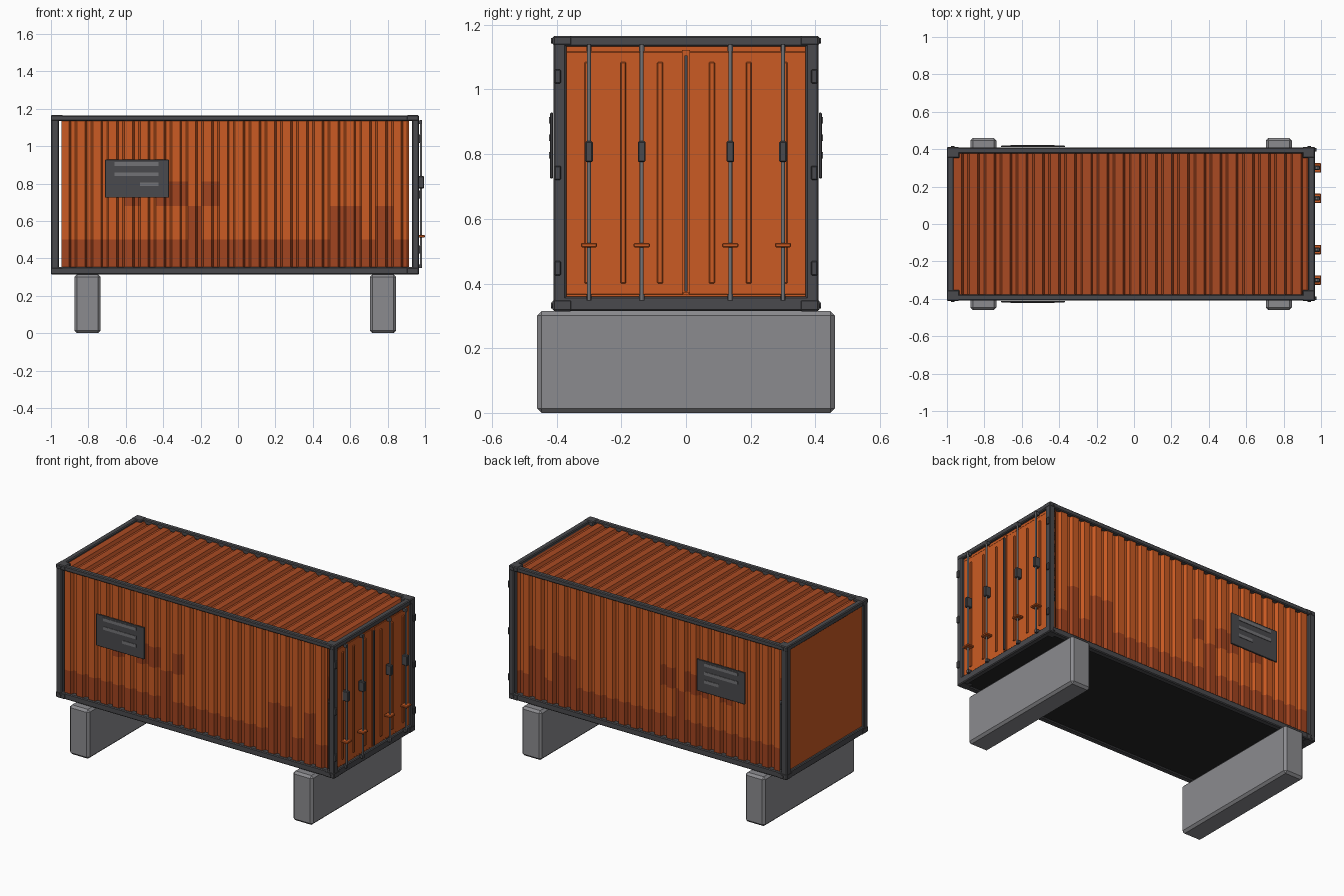
import bpy
import bmesh
from mathutils import Matrix, Vector

cube = bpy.data.objects.get("Cube")
if cube:
    bpy.data.objects.remove(cube, do_unlink=True)


def material(name, r, g, b):
    m = bpy.data.materials.new(name)
    m.use_nodes = True
    m.diffuse_color = (r, g, b, 1)
    m.node_tree.nodes["Principled BSDF"].inputs["Base Color"].default_value = (r, g, b, 1)
    return m


ORANGE = material("orange paint", 0.60, 0.105, 0.017)
ROOF = material("dull orange roof", 0.40, 0.068, 0.016)
RUST = material("rust", 0.36, 0.058, 0.014)
STEEL = material("dark steel", 0.068, 0.068, 0.074)
BLACK = material("black floor", 0.018, 0.018, 0.019)
ROD = material("grey rod", 0.17, 0.17, 0.18)
CONCRETE = material("concrete", 0.26, 0.26, 0.275)


def finish(bm, name, *mats):
    mesh = bpy.data.meshes.new(name)
    bm.to_mesh(mesh)
    bm.free()
    for m in mats:
        mesh.materials.append(m)
    ob = bpy.data.objects.new(name, mesh)
    bpy.context.collection.objects.link(ob)
    return ob


def box(name, xs, ys, zs, mat, bevel=0.0):
    """Box between pairs of limits, optionally with chamfered edges."""
    lo, hi = Vector((xs[0], ys[0], zs[0])), Vector((xs[1], ys[1], zs[1]))
    bm = bmesh.new()
    bmesh.ops.create_cube(bm, size=1, matrix=Matrix.Translation((lo + hi) / 2)
                          @ Matrix.Diagonal((*(hi - lo), 1)))
    if bevel:
        bmesh.ops.bevel(bm, geom=bm.edges[:], offset=bevel, segments=1, affect='EDGES')
    return finish(bm, name, mat)


def cylinder(name, centre, radius, depth, mat, axis='Z', sides=12):
    turn = Matrix.Rotation(1.5708, 4, 'X') if axis == 'Y' else Matrix()
    bm = bmesh.new()
    bmesh.ops.create_cone(bm, cap_ends=True, segments=sides, radius1=radius, radius2=radius,
                          depth=depth, matrix=Matrix.Translation(centre) @ turn)
    ob = finish(bm, name, mat)
    for p in ob.data.polygons:
        p.use_smooth = len(p.vertices) == 4
    return ob


def span(side, a, b):
    return sorted((side * a, side * b))


def corrugation(x0, x1, periods, outer, inner):
    """Trapezoid wave as (x, height) pairs."""
    step = (x1 - x0) / periods
    pts = []
    for i in range(periods):
        x = x0 + i * step
        pts += [(x, outer), (x + step * 0.5, outer),
                (x + step * 0.62, inner), (x + step * 0.88, inner)]
    return pts + [(x1, outer)]


def sheet(name, rows, point, mats, wave):
    """Loft a wave across rows; point maps (x, height, row) to a position."""
    bm = bmesh.new()
    grid = [[bm.verts.new(point(x, h, r)) for x, h in wave] for r in rows]
    for a, b in zip(grid, grid[1:]):
        for i in range(len(wave) - 1):
            bm.faces.new((a[i], a[i + 1], b[i + 1], b[i]))
    return finish(bm, name, *mats)


BACK, FRONT, HALF = -1.0, 0.967, 0.41
BASE, TOP = 0.315, 1.165

# Concrete support blocks
for name, x in (("rear_block", -0.805), ("door_end_block", 0.775)):
    box(name, (x - 0.07, x + 0.07), (-0.46, 0.46), (0, BASE), CONCRETE, 0.014)

# Frame beams, posts and corner castings
for s, side in ((-1, "right"), (1, "left")):
    box(side + "_top_rail", (BACK, FRONT), span(s, 0.378, HALF), (1.135, TOP), STEEL, 0.005)
    box(side + "_bottom_rail", (BACK, FRONT), span(s, 0.372, HALF), (BASE, 0.355), STEEL, 0.005)
    for end, x0, x1, d in (("rear", BACK, BACK + 0.042, 1), ("door_end", FRONT - 0.037, FRONT, -1)):
        box(f"{side}_{end}_post", (x0, x1), span(s, 0.37, HALF), (BASE, TOP), STEEL, 0.005)
        edge = x0 if d > 0 else x1
        for z, level in ((BASE, "bottom"), (TOP - 0.05, "top")):
            z0, z1 = (z - 0.001, z + 0.036) if level == "bottom" else (z + 0.02, TOP + 0.001)
            box(f"{side}_{end}_{level}_casting", sorted((edge - d * 0.001, edge + d * 0.066)),
                span(s, 0.352, HALF + 0.002), (z0, z1), STEEL, 0.005)
            knob = cylinder(f"{side}_{end}_{level}_lock", (edge + d * 0.03, s * 0.411, (z0 + z1) / 2),
                            0.009, 0.012, STEEL, 'Y')
for end, x0, x1 in (("rear", BACK, BACK + 0.036), ("door_end", FRONT - 0.036, FRONT)):
    box(end + "_top_beam", (x0, x1), (-HALF, HALF), (1.133, TOP), STEEL, 0.005)
    box(end + "_bottom_beam", (x0, x1), (-HALF, HALF), (BASE, 0.36), STEEL, 0.005)

# Floor and plain rear wall
box("floor", (BACK + 0.03, FRONT - 0.03), (-0.38, 0.38), (0.322, 0.345), BLACK)
box("rear_wall", (-0.985, -0.962), (-0.375, 0.375), (0.35, 1.14), ORANGE)

# Corrugated side walls with rusty cells
rust_patches = [
    (-1, 1, 0.3, 0.5), (0.49, 0.66, 0.3, 0.68), (0.74, 0.85, 0.3, 0.68),
    (-0.27, -0.19, 0.3, 0.68), (-0.44, -0.27, 0.68, 0.81),
    (-0.19, -0.1, 0.68, 0.81), (-0.61, -0.52, 0.68, 0.81),
]
rows = (0.345, 0.5, 0.68, 0.81, 1.145)
for s, side in ((-1, "right"), (1, "left")):
    wall = sheet(side + "_wall", rows, lambda x, h, r: (x, s * h, r), (ORANGE, RUST),
                 corrugation(-0.945, 0.915, 22, 0.401, 0.380))
    if s > 0:
        wall.data.flip_normals()
    for p in wall.data.polygons:
        c = p.center
        p.material_index = int(any(a < c.x < b and lo < c.z < hi for a, b, lo, hi in rust_patches))

# Corrugated roof
sheet("roof", (-0.385, 0.385), lambda x, h, r: (x, r, h), (ROOF,),
      corrugation(-0.965, 0.935, 22, 1.152, 1.134))

# Information plates on both side walls
for s, side in ((-1, "right"), (1, "left")):
    box(side + "_plate", (-0.71, -0.37), span(s, 0.411, 0.420), (0.725, 0.928), STEEL, 0.002)
    for i, (x, z) in enumerate(((-0.66, 0.905), (-0.66, 0.85), (-0.525, 0.797))):
        box(f"{side}_plate_bar_{i + 1}", (x, -0.425), span(s, 0.419, 0.423),
            (z - 0.01, z + 0.01), ROD)

# Doors with ribs, lock rods, handles and hinges
for s, side in ((-1, "right"), (1, "left")):
    box(side + "_door", (0.935, 0.952), span(s, 0.008, 0.372), (0.365, 1.118), ORANGE, 0.003)
    for i, y in enumerate((0.08, 0.194, 0.305)):
        box(f"{side}_door_rib_{i + 1}", (0.95, 0.96), span(s, y - 0.009, y + 0.009),
            (0.4, 1.085), ORANGE, 0.003)
    for i, y in enumerate((0.137, 0.30)):
        n = f"{side}_{i + 1}"
        cylinder("lock_rod_" + n, (0.979, s * y, 0.744), 0.006, 0.79, ROD)
        box("lock_box_" + n, (0.955, 0.995), span(s, y - 0.012, y + 0.012),
            (0.775, 0.84), STEEL, 0.004)
        box("handle_" + n, (0.955, 1.0), span(s, y - 0.025, y + 0.025),
            (0.512, 0.525), ORANGE, 0.003)
        for z in (0.358, 1.128):
            box(f"rod_keeper_{n}", (0.96, 0.983), span(s, y - 0.008, y + 0.008),
                (z - 0.01, z + 0.01), STEEL)
    for i, z in enumerate((0.447, 0.742, 1.04)):
        box(f"{side}_hinge_{i + 1}", (0.955, 0.976), span(s, 0.387, 0.407),
            (z - 0.022, z + 0.022), STEEL, 0.003)
box("door_header", (0.93, 0.95), (-0.37, 0.37), (1.118, 1.135), ORANGE)
box("door_sill", (0.93, 0.95), (-0.37, 0.37), (0.355, 0.366), ORANGE)
box("door_lap", (0.94, 0.957), (-0.012, 0.012), (0.37, 1.122), ORANGE)
box("door_seal", (0.945, 0.966), (-0.005, 0.005), (0.375, 1.105), STEEL)
